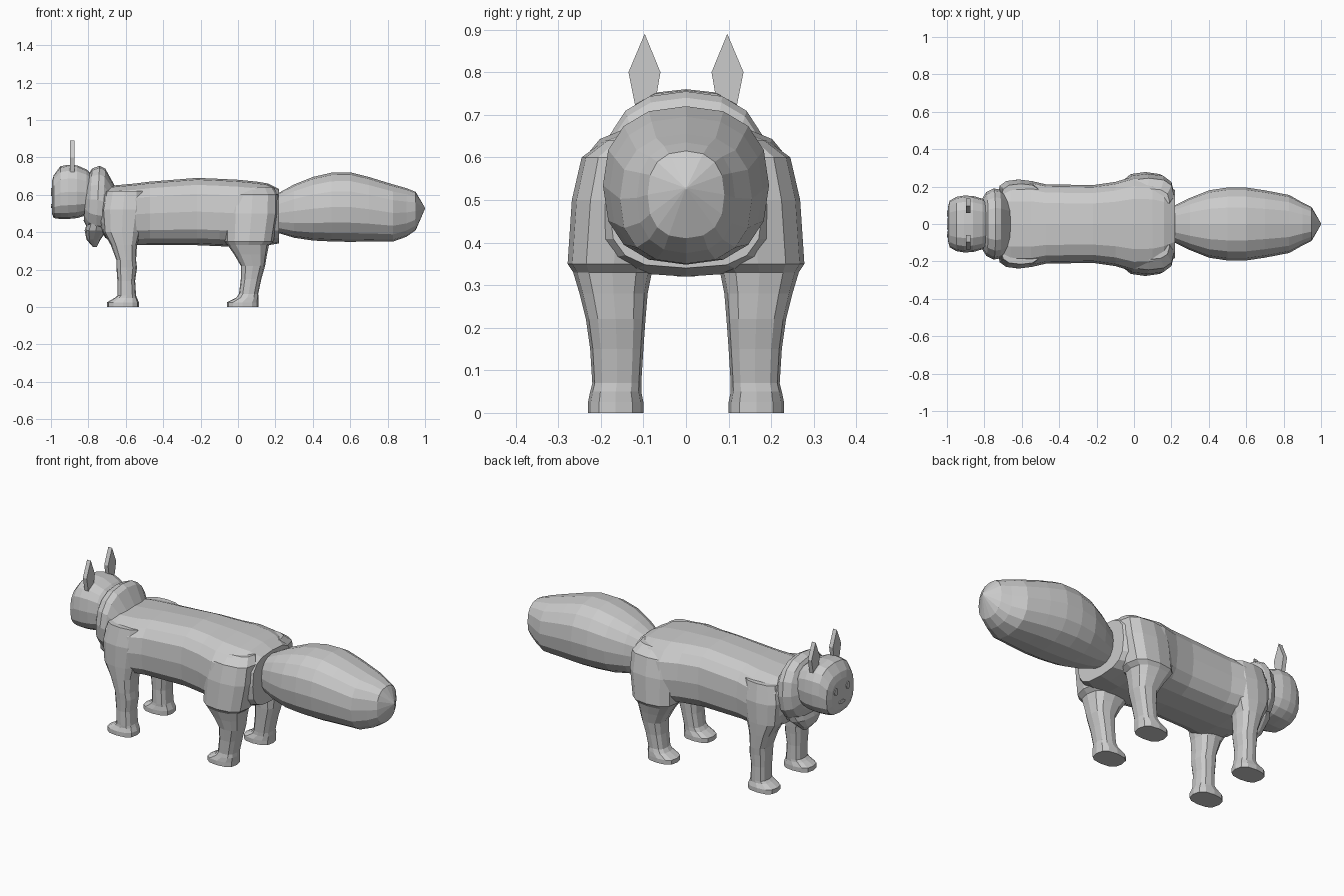
import bpy, bmesh, math
from mathutils import Vector

grey = bpy.data.materials.new("light grey")
grey.diffuse_color = (0.6, 0.6, 0.6, 1)


def finish(name, bm):
    bmesh.ops.recalc_face_normals(bm, faces=bm.faces)
    me = bpy.data.meshes.new(name)
    bm.to_mesh(me)
    bm.free()
    me.materials.append(grey)
    ob = bpy.data.objects.new(name, me)
    bpy.context.collection.objects.link(ob)
    return ob


def superellipse(n, power):
    """Unit outline with n points; higher power is boxier."""
    pts = []
    for i in range(n):
        a = 2 * math.pi * i / n
        c, s = math.cos(a), math.sin(a)
        pts.append((math.copysign(abs(c) ** (2 / power), c),
                    math.copysign(abs(s) ** (2 / power), s)))
    return pts


def loft(name, rings):
    """Skin a list of equally long point rings and cap both ends."""
    bm = bmesh.new()
    vs = [[bm.verts.new(p) for p in r] for r in rings]
    n = len(vs[0])
    for a, b in zip(vs, vs[1:]):
        for i in range(n):
            bm.faces.new((a[i], a[(i + 1) % n], b[(i + 1) % n], b[i]))
    bm.faces.new(vs[0])
    bm.faces.new(vs[-1])
    return finish(name, bm)


def loft_x(name, stations, n=16, power=2.4, lean=0.0):
    """Stations along x: (x, bottom, top, half width); lean tilts the rings."""
    out = superellipse(n, power)
    loft(name, [[(x + lean * v, u * w, (b + t) / 2 + v * (t - b) / 2)
                 for u, v in out] for x, b, t, w in stations])


def leg(name, stations, side):
    """Stations up z: (z, x min, x max, y min, y max)."""
    out = superellipse(12, 2.7)
    loft(name, [[((x0 + x1) / 2 + u * (x1 - x0) / 2,
                  side * ((y0 + y1) / 2 + v * (y1 - y0) / 2), z)
                 for u, v in out] for z, x0, x1, y0, y1 in stations])


# Body, boxy barrel with wider shoulders and hips
loft_x("body", [(-0.74, 0.42, 0.62, 0.15), (-0.71, 0.37, 0.645, 0.205),
                (-0.66, 0.345, 0.65, 0.23), (-0.55, 0.33, 0.66, 0.23),
                (-0.47, 0.33, 0.67, 0.212), (-0.22, 0.33, 0.69, 0.208),
                (-0.1, 0.325, 0.685, 0.225), (0.0, 0.32, 0.68, 0.255),
                (0.1, 0.32, 0.67, 0.25), (0.16, 0.33, 0.66, 0.225),
                (0.22, 0.34, 0.63, 0.18)], power=3)

# Bushy tail
loft_x("tail", [(0.2, 0.40, 0.60, 0.09), (0.3, 0.37, 0.655, 0.14),
                (0.4, 0.355, 0.695, 0.18), (0.5, 0.35, 0.718, 0.195),
                (0.6, 0.348, 0.72, 0.195), (0.7, 0.35, 0.695, 0.18),
                (0.83, 0.35, 0.655, 0.155), (0.9, 0.375, 0.635, 0.115),
                (0.95, 0.41, 0.615, 0.09), (1.0, 0.525, 0.53, 0.003)])

# Neck ruff and its pointed chest tuft
loft_x("neck_ruff", [(-0.815, 0.46, 0.70, 0.13), (-0.79, 0.41, 0.74, 0.17),
                     (-0.75, 0.39, 0.755, 0.19), (-0.72, 0.39, 0.74, 0.185),
                     (-0.67, 0.40, 0.65, 0.15)], lean=0.01)
leg("chest_tuft", [(0.32, -0.775, -0.755, -0.02, 0.02),
                   (0.36, -0.81, -0.735, -0.07, 0.07),
                   (0.41, -0.82, -0.70, -0.13, 0.13),
                   (0.50, -0.79, -0.69, -0.17, 0.17)], 1)

# Head
loft_x("head", [(-0.995, 0.50, 0.67, 0.09), (-0.985, 0.475, 0.705, 0.125),
                (-0.95, 0.47, 0.752, 0.145), (-0.91, 0.47, 0.76, 0.152),
                (-0.86, 0.475, 0.757, 0.15), (-0.81, 0.49, 0.735, 0.135),
                (-0.77, 0.52, 0.70, 0.11)], power=2.7)


def plate_x(name, outline, x0, x1):
    """Flat plate with a (y, z) outline between two x positions."""
    loft(name, [[(x, y, z) for y, z in outline] for x in (x0, x1)])


for side, tag in ((1, "left"), (-1, "right")):
    # Ears, thin leaf-shaped plates
    plate_x("ear_" + tag, [(side * y, z) for y, z in
            ((0.077, 0.70), (0.06, 0.80), (0.097, 0.89),
             (0.135, 0.80), (0.115, 0.70))], -0.897, -0.873)
    # Eyes
    plate_x("eye_" + tag, [(side * 0.055 + 0.016 * u, 0.615 + 0.022 * v)
            for u, v in superellipse(8, 2)], -1.0, -0.993)
    # Front legs with paws
    leg("front_leg_" + tag, [(0, -0.70, -0.53, 0.10, 0.23),
        (0.025, -0.70, -0.53, 0.10, 0.23), (0.048, -0.66, -0.54, 0.105, 0.22),
        (0.06, -0.645, -0.545, 0.105, 0.22), (0.14, -0.645, -0.55, 0.105, 0.22),
        (0.21, -0.65, -0.54, 0.10, 0.225), (0.25, -0.65, -0.545, 0.095, 0.23),
        (0.33, -0.68, -0.54, 0.09, 0.235), (0.40, -0.72, -0.52, 0.08, 0.238),
        (0.52, -0.73, -0.50, 0.07, 0.238), (0.62, -0.71, -0.50, 0.07, 0.215)], side)
    # Hind legs with paws and thighs
    leg("hind_leg_" + tag, [(0, -0.06, 0.11, 0.10, 0.23),
        (0.025, -0.06, 0.11, 0.10, 0.23), (0.05, -0.01, 0.11, 0.105, 0.225),
        (0.07, 0.005, 0.108, 0.105, 0.22), (0.15, 0.015, 0.125, 0.10, 0.225),
        (0.22, 0.015, 0.145, 0.095, 0.235), (0.28, -0.02, 0.155, 0.09, 0.25),
        (0.33, -0.055, 0.165, 0.08, 0.265), (0.35, -0.07, 0.19, 0.06, 0.278),
        (0.50, -0.07, 0.215, 0.05, 0.268), (0.60, -0.06, 0.215, 0.05, 0.245),
        (0.64, -0.04, 0.19, 0.05, 0.19)], side)

# Mouth
plate_x("mouth", [(0.03 * u, 0.54 + 0.01 * v) for u, v in superellipse(8, 2)],
        -1.0, -0.993)
